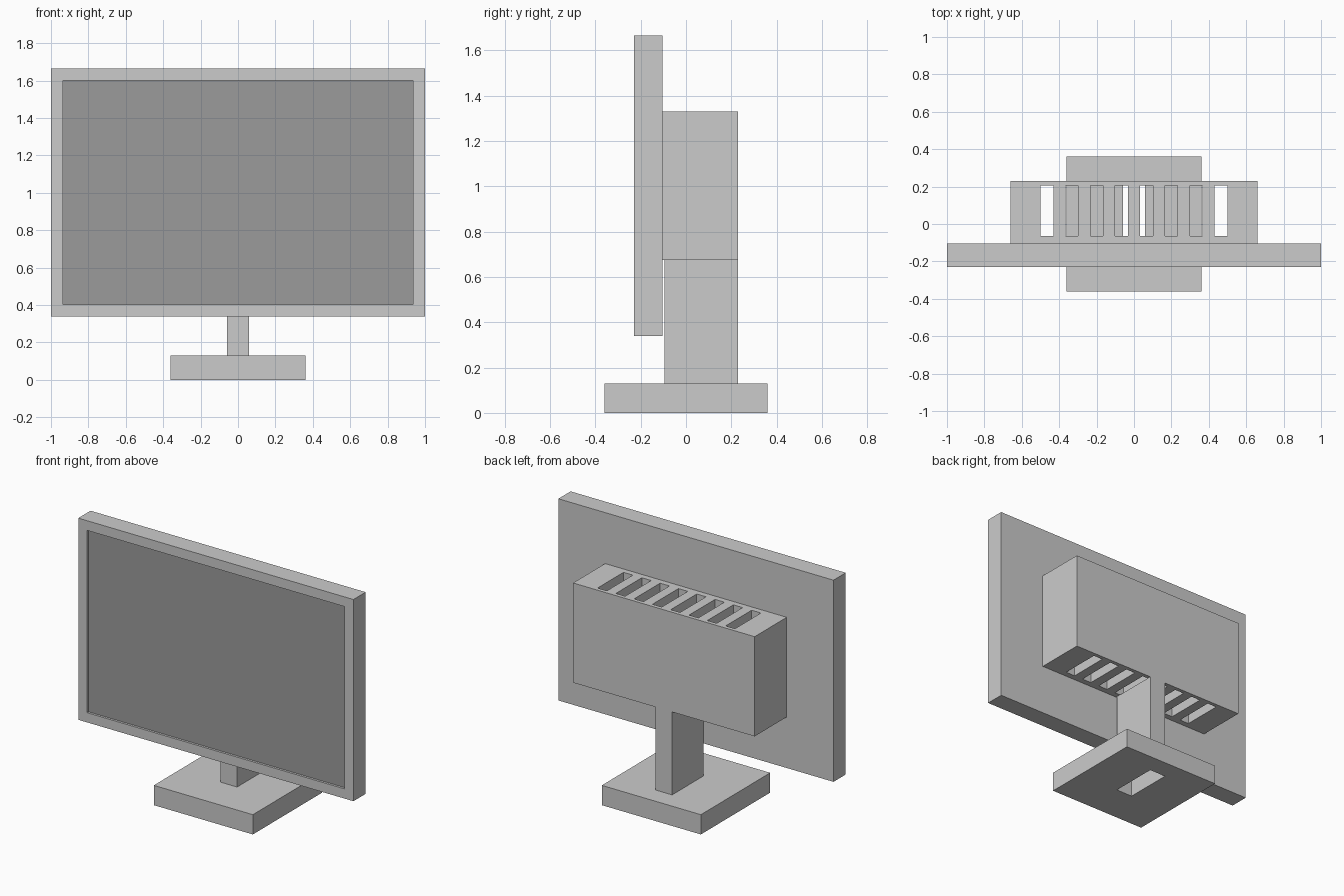
import bpy, bmesh
from mathutils import Matrix

if "Cube" in bpy.data.objects:
    bpy.data.objects.remove(bpy.data.objects["Cube"])


def add_box(bm, lo, hi):
    """Add an axis-aligned box between two corners."""
    size = [b - a for a, b in zip(lo, hi)]
    mid = [(a + b) / 2 for a, b in zip(lo, hi)]
    bmesh.ops.create_cube(bm, size=1, matrix=Matrix.Translation(mid) @ Matrix.Diagonal((*size, 1)))


def finish(bm, name):
    me = bpy.data.meshes.new(name)
    bm.to_mesh(me)
    bm.free()
    ob = bpy.data.objects.new(name, me)
    bpy.context.collection.objects.link(ob)
    return ob


def boxes(name, *corners):
    bm = bmesh.new()
    for lo, hi in corners:
        add_box(bm, lo, hi)
    return finish(bm, name)


def cut(target, cutter):
    mod = target.modifiers.new("cut", 'BOOLEAN')
    mod.operation, mod.solver, mod.object = 'DIFFERENCE', 'EXACT', cutter
    cutter.hide_render = True
    cutter.display_type = 'WIRE'


# Display panel with a recessed dark screen
bm = bmesh.new()
add_box(bm, (-1, -0.23, 0.34), (1, -0.103, 1.665))
bm.normal_update()
front = min(bm.faces, key=lambda f: f.normal.y)
bmesh.ops.inset_region(bm, faces=[front], thickness=0.09)
bm.normal_update()
walls = bmesh.ops.extrude_discrete_faces(bm, faces=[front])["faces"]
screen = min(walls, key=lambda f: f.normal.y)
bmesh.ops.translate(bm, verts=screen.verts, vec=(0, 0.015, 0))
screen.material_index = 1
bmesh.ops.recalc_face_normals(bm, faces=bm.faces)
panel = finish(bm, "display_panel")
for name, grey in (("frame_grey", 0.8), ("screen_dark", 0.33)):
    mat = bpy.data.materials.new(name)
    mat.diffuse_color = (grey, grey, grey, 1)
    mat.use_nodes = True
    mat.node_tree.nodes["Principled BSDF"].inputs["Base Color"].default_value = mat.diffuse_color
    panel.data.materials.append(mat)

# Rear housing with eight vent slots running right through it
housing = boxes("rear_housing", ((-0.66, -0.103, 0.675), (0.66, 0.23, 1.33)))
slots = boxes("vent_slot_cutter", *[
    ((x - 0.034, -0.065, 0.6), (x + 0.034, 0.205, 1.4))
    for x in [(i - 3.5) * 0.133 for i in range(8)]])
cut(housing, slots)

# Hollow neck, open at both ends
bm = bmesh.new()
add_box(bm, (-0.06, -0.095, 0), (0.06, 0.23, 0.675))
bm.normal_update()
bmesh.ops.delete(bm, geom=[f for f in bm.faces if abs(f.normal.z) > 0.5], context='FACES_ONLY')
finish(bm, "neck")

# Square base with the neck opening cut through it
base = boxes("base", ((-0.36, -0.36, 0), (0.36, 0.36, 0.13)))
opening = boxes("neck_opening_cutter", ((-0.06, -0.095, -0.1), (0.06, 0.23, 0.3)))
cut(base, opening)
